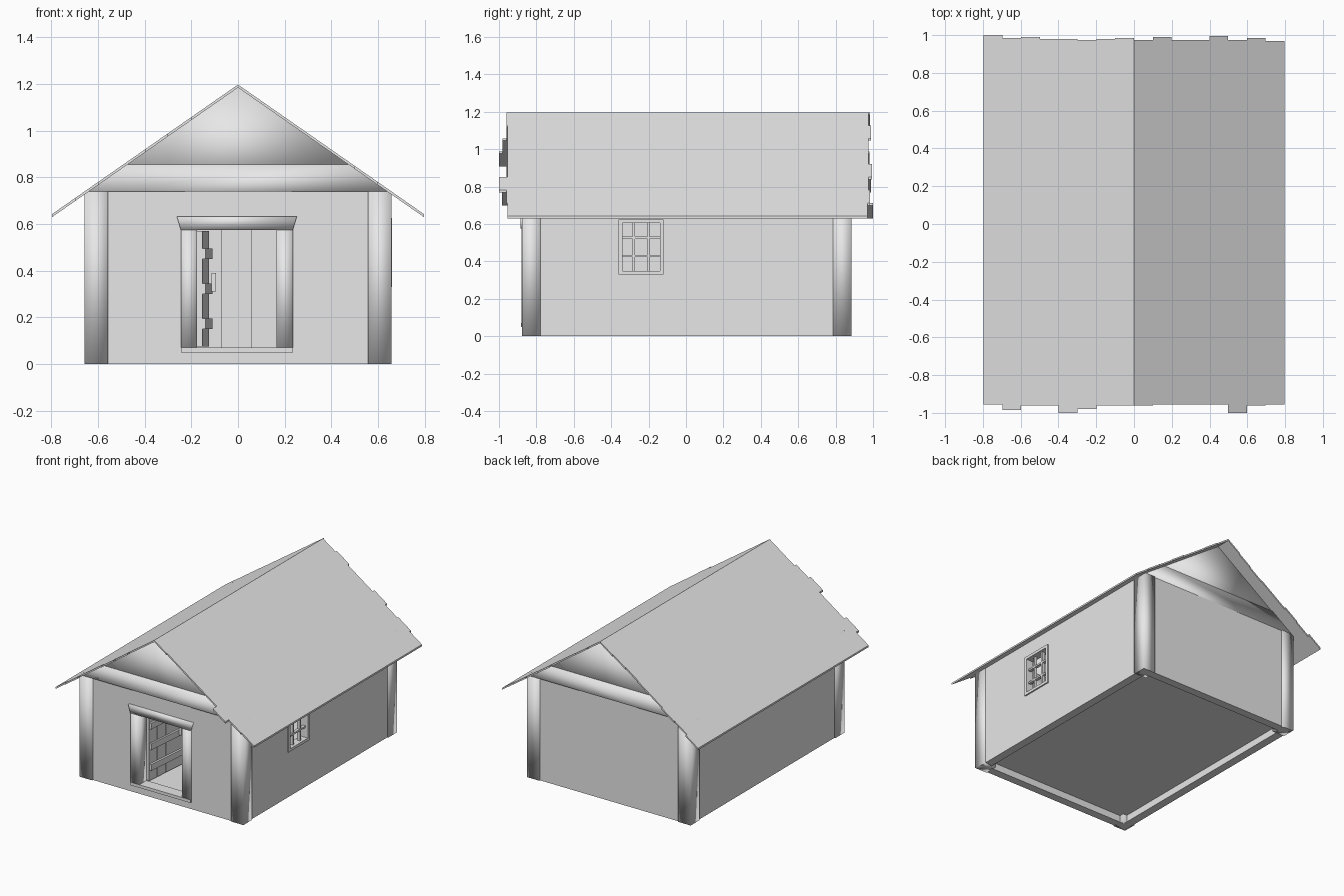
import bpy, bmesh, math
from mathutils import Matrix, Vector

cube = bpy.data.objects.get("Cube")
if cube:
    bpy.data.objects.remove(cube)

grey = bpy.data.materials.new("plain_grey")
grey.use_nodes = True
grey.diffuse_color = (0.8, 0.8, 0.8, 1)
grey.node_tree.nodes["Principled BSDF"].inputs["Base Color"].default_value = (0.8, 0.8, 0.8, 1)


def finish(name, bm, smooth=False):
    bmesh.ops.recalc_face_normals(bm, faces=bm.faces)
    mesh = bpy.data.meshes.new(name)
    for f in bm.faces:
        f.smooth = smooth
    bm.to_mesh(mesh)
    bm.free()
    mesh.materials.append(grey)
    obj = bpy.data.objects.new(name, mesh)
    bpy.context.collection.objects.link(obj)
    return obj


def add_box(bm, x, y, z):
    """Box between the given (low, high) ranges."""
    size = [r[1] - r[0] for r in (x, y, z)]
    mid = [(r[1] + r[0]) / 2 for r in (x, y, z)]
    bmesh.ops.create_cube(bm, size=1, matrix=Matrix.Translation(mid) @ Matrix.Diagonal((*size, 1)))


def boxes(name, parts, smooth=False):
    bm = bmesh.new()
    for p in parts:
        add_box(bm, *p)
    return finish(name, bm, smooth)


def prism(name, outline, y0, y1, smooth=True):
    """Outline in x and z, extruded along y."""
    bm = bmesh.new()
    face = bm.faces.new([bm.verts.new((x, y0, z)) for x, z in outline])
    new = bmesh.ops.extrude_face_region(bm, geom=[face])["geom"]
    bmesh.ops.translate(bm, vec=(0, y1 - y0, 0), verts=[v for v in new if isinstance(v, bmesh.types.BMVert)])
    return finish(name, bm, smooth)


W, F, B, TOP = 0.657, -0.877, 0.885, 0.74     # half width, front, back, wall top
T, INSET, POST = 0.06, 0.008, 0.1
xo, yf, yb = W - INSET, F + INSET, B - INSET
xi = xo - T
RIDGE, EAVE, HALF = 1.197, 0.642, 0.797
SLOPE = (RIDGE - EAVE) / HALF

# Walls, with openings left for the door and the window
DX0, DX1, DZ0, DZ1 = -0.235, 0.225, 0.055, 0.60
front = (yf, yf + T)
boxes("front_wall", [((-xo, DX0), front, (0, TOP)), ((DX1, xo), front, (0, TOP)),
                     ((DX0, DX1), front, (0, DZ0)), ((DX0, DX1), front, (DZ1, TOP))])
WY0, WY1, WZ0, WZ1 = -0.35, -0.13, 0.34, 0.615
side = (xi, xo)
boxes("right_side_wall", [(side, (yf, WY0), (0, TOP)), (side, (WY1, yb), (0, TOP)),
                          (side, (WY0, WY1), (0, WZ0)), (side, (WY0, WY1), (WZ1, TOP))])
boxes("left_side_wall", [((-xo, -xi), (yf, yb), (0, TOP))])
boxes("back_wall", [((-xo, xo), (yb - T, yb), (0, TOP))])
boxes("floor", [((-xi, xi), (yf + T, yb - T), (0.05, 0.065))])

# Corner posts and the inner back post
for sx, px in (("left", W - POST), ("right", -W)):
    for sy, py in (("front", F), ("back", B - POST)):
        boxes(f"{sy}_{sx}_post", [((px, px + POST), (py, py + POST), (0, TOP))], True)
boxes("inner_back_post", [((-0.07, 0.06), (yb - T - 0.04, yb - T), (0.03, TOP))])

# Gable beams and panels at both ends
def roof_x(z):
    return (RIDGE - 0.012 - z) / SLOPE

for name, y0, y1 in (("front", F, F + 0.1), ("back", B - 0.1, B)):
    a, b = roof_x(TOP), roof_x(0.855)
    prism(f"{name}_gable_beam", [(-a, TOP), (a, TOP), (b, 0.855), (-b, 0.855)], y0, y1)
    prism(f"{name}_gable_panel", [(-b, 0.855), (b, 0.855), (0, RIDGE - 0.012)], y0 + 0.005, y1 - 0.005)

# Roof boards: end positions from the eave to the ridge, per slope
left_front = [-.955, -.985, -.96, -.96, -1, -.98, -.96, -.96]
left_back = [1, .985, .99, .98, .98, .975, .98, .985]
right_front = [-.955, -.96, -1, -.955, -.955, -.955, -.955, -.96]
right_back = [.97, .985, .975, .995, .975, .975, .99, .975]
THICK = 0.013
for name, sign, starts, ends in (("right", -1, left_front, left_back), ("left", 1, right_front, right_back)):
    bm = bmesh.new()
    step = HALF / len(starts)
    for i, (y0, y1) in enumerate(zip(starts, ends)):
        x0, x1 = HALF - i * step, HALF - (i + 1) * step
        ring = []
        for x, drop in ((x0, 0), (x1, 0), (x1, THICK), (x0, THICK)):
            ring.append((sign * x, RIDGE - SLOPE * x - drop))
        lo = [bm.verts.new((x, y0, z)) for x, z in ring]
        hi = [bm.verts.new((x, y1, z)) for x, z in ring]
        bm.faces.new(lo)
        bm.faces.new(hi[::-1])
        for k in range(4):
            n = (k + 1) % 4
            bm.faces.new((lo[k], hi[k], hi[n], lo[n]))
    finish(f"{name}_roof_boards", bm)

# Door frame
for name, x in (("left", (0.165, 0.235)), ("right", (-0.245, -0.175))):
    boxes(f"{name}_door_jamb", [(x, (F - 0.003, yf + T + 0.01), (0.055, 0.58))], True)
boxes("door_sill", [((-0.245, 0.235), (F - 0.005, yf + T + 0.01), (0.05, 0.072))])
prism("door_lintel", [(-0.245, 0.575), (0.235, 0.575), (0.252, 0.632), (-0.262, 0.632)], F - 0.008, yf + T + 0.01)

# Open door: boards, rails and handle, swung inward on the right jamb
bm = bmesh.new()
for i in range(4):
    add_box(bm, (-0.012, 0.012), (i * 0.085, i * 0.085 + 0.082), (0.075, 0.57))
for z in (0.15, 0.3, 0.45):
    add_box(bm, (0.01, 0.026), (0.005, 0.335), (z, z + 0.045))
add_box(bm, (0.026, 0.045), (0.29, 0.305), (0.31, 0.39))
swing = Matrix.Translation((-0.165, yf + T + 0.01, 0)) @ Matrix.Rotation(math.radians(-5), 4, "Z")
bmesh.ops.transform(bm, matrix=swing, verts=bm.verts)
finish("open_door", bm)

# Window frame and glazing bars
wx, bx = (xo - 0.05, W + 0.002), (xo - 0.03, xo - 0.008)
y0, y1, z0, z1, w = -0.36, -0.12, 0.33, 0.625, 0.02
parts = [(wx, (y0, y0 + w), (z0, z1)), (wx, (y1 - w, y1), (z0, z1)),
         (wx, (y0, y1), (z0, z0 + w)), (wx, (y0, y1), (z1 - w, z1))]
for k in (1, 2):
    y, z = y0 + (y1 - y0) * k / 3, z0 + (z1 - z0) * k / 3
    parts += [(bx, (y - 0.006, y + 0.006), (z0, z1)), (bx, (y0, y1), (z - 0.006, z + 0.006))]
boxes("window_frame", parts)
